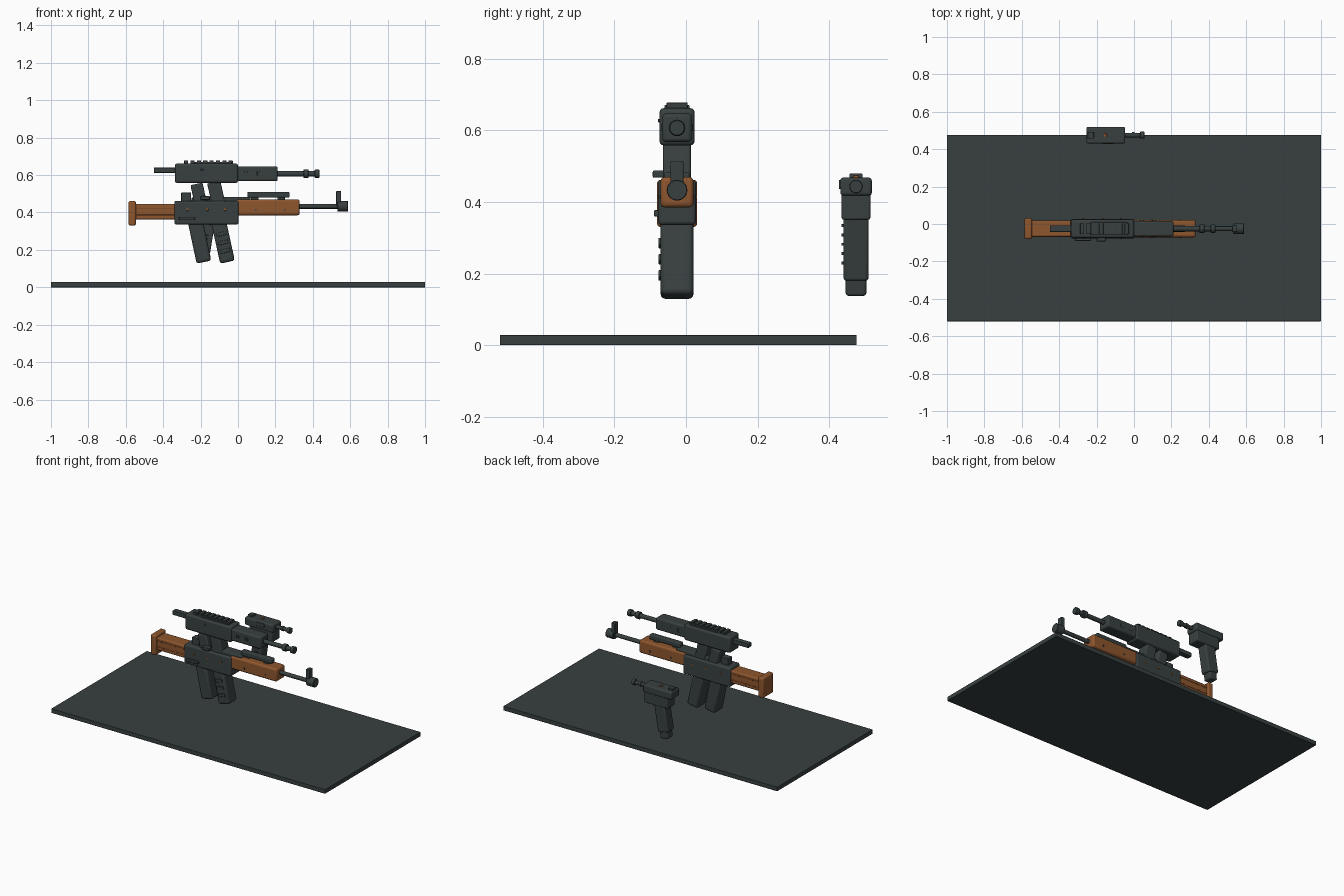
import bpy, math
from mathutils import Matrix, Vector

if "Cube" in bpy.data.objects:
    bpy.data.objects.remove(bpy.data.objects["Cube"])


def material(name, rgb):
    m = bpy.data.materials.new(name)
    m.diffuse_color = (*rgb, 1)
    m.use_nodes = True
    m.node_tree.nodes["Principled BSDF"].inputs["Base Color"].default_value = m.diffuse_color
    return m


METAL = material("dark_metal", (0.040, 0.051, 0.051))
WOOD = material("brown_wood", (0.27, 0.093, 0.027))
YC = -0.025     # centre line of the two long pieces
YP = 0.475      # centre line of the small piece


def finish(ob, name, mat, bevel=0.0, segments=3):
    ob.name = name
    ob.data.materials.append(mat)
    if bevel:
        b = ob.modifiers.new("edges", 'BEVEL')
        b.width, b.segments, b.limit_method = bevel, segments, 'ANGLE'
        bpy.ops.object.shade_smooth_by_angle(angle=math.radians(35))
    return ob


def box(name, xs, ys, zs, mat=METAL, bevel=0.004, tilt=0.0):
    """Box from ranges; tilt turns it about the y axis through its centre."""
    lo, hi = Vector((xs[0], ys[0], zs[0])), Vector((xs[1], ys[1], zs[1]))
    bpy.ops.mesh.primitive_cube_add(size=1)
    ob = bpy.context.object
    ob.data.transform(Matrix.Diagonal((*(hi - lo), 1)))
    ob.data.transform(Matrix.Rotation(tilt, 4, 'Y'))
    ob.location = (lo + hi) / 2
    return finish(ob, name, mat, bevel)


def mid(centre, half):
    return (centre - half, centre + half)


def rod(name, x0, x1, y, z, r, mat=METAL, bevel=0.002):
    """Cylinder along x."""
    bpy.ops.mesh.primitive_cylinder_add(vertices=24, radius=r, depth=x1 - x0)
    ob = bpy.context.object
    ob.data.transform(Matrix.Rotation(math.pi / 2, 4, 'Y'))
    ob.location = ((x0 + x1) / 2, y, z)
    finish(ob, name, mat, bevel, 1)
    bpy.ops.object.shade_smooth_by_angle(angle=math.radians(35))
    return ob


def slanted(name, top, bottom, width, half_y, y=YC, bevel=0.014):
    """Leaning box between two (x, z) end points."""
    dx, dz = top[0] - bottom[0], top[1] - bottom[1]
    length, cx, cz = math.hypot(dx, dz), (top[0] + bottom[0]) / 2, (top[1] + bottom[1]) / 2
    return box(name, mid(cx, width / 2), mid(y, half_y), mid(cz, length / 2),
               METAL, bevel, math.atan2(dx, dz))


# Base slab
box("base", (-1, 1), (-0.52, 0.477), (0, 0.028), METAL, 0.002)

# Lower long piece: wooden stock
box("butt_plate", (-0.585, -0.545), mid(YC, 0.056), (0.33, 0.462), WOOD, 0.010)
box("stock", (-0.55, -0.33), mid(YC, 0.043), (0.363, 0.446), WOOD, 0.008)
for i, z in enumerate((0.385, 0.425)):
    box(f"stock_trim_{i}", (-0.545, -0.34), mid(YC, 0.045), mid(z, 0.003), WOOD, 0.001)

# Lower long piece: receiver, cover and small details
box("receiver", (-0.34, 0.003), mid(YC, 0.053), (0.336, 0.462), METAL, 0.010)
box("receiver_cover", (-0.17, 0.066), mid(YC, 0.036), (0.452, 0.483), METAL, 0.006)
box("rear_block", (-0.305, -0.25), mid(YC, 0.022), (0.455, 0.506), METAL, 0.004)
box("side_handle", (-0.20, -0.15), (-0.093, -0.055), (0.468, 0.488))
box("side_lever", (-0.315, -0.23), (-0.090, -0.07), (0.359, 0.377))
for i, x in enumerate((-0.27, -0.165, -0.07)):
    for side in (-1, 1):
        box(f"receiver_stud_{i}_{side}", mid(x, 0.006), mid(YC + side * 0.053, 0.003),
            mid(0.415, 0.006), WOOD, 0.002)

# Lower long piece: handguard, tubes and front sight
box("handguard", (-0.01, 0.33), mid(YC, 0.046), (0.385, 0.470), WOOD, 0.012)
for i, x in enumerate((0.095, 0.25)):
    for side in (-1, 1):
        box(f"handguard_stud_{i}_{side}", mid(x, 0.005), mid(YC + side * 0.046, 0.003),
            mid(0.415, 0.005), METAL, 0.001)
box("upper_tube", (0.05, 0.275), mid(YC, 0.018), (0.479, 0.510), METAL, 0.006)
for i, x in enumerate((0.09, 0.23)):
    box(f"upper_tube_mount_{i}", mid(x, 0.02), mid(YC, 0.012), (0.46, 0.484))
rod("lower_barrel", 0.32, 0.56, YC, 0.433, 0.013)
rod("lower_muzzle", 0.533, 0.587, YC, 0.433, 0.029)
box("front_sight", (0.525, 0.552), mid(YC, 0.018), (0.435, 0.515))

# Lower long piece: handle and magazine with side ribs
LEAN = 0.055
slanted("lower_grip", (-0.232, 0.37), (-0.182, 0.135), 0.080, 0.046)
slanted("lower_magazine", (-0.108, 0.37), (-0.056, 0.135), 0.080, 0.046)
for i, z in enumerate((0.195, 0.24, 0.285)):
    x = -0.056 - 0.221 * (z - 0.135)
    box(f"magazine_rib_{i}", mid(x, 0.026), (-0.077, -0.066), mid(z, 0.010),
        METAL, 0.003, math.atan2(-0.052, 0.235))

# Upper long piece: body, front housing and rear rod
box("upper_body", (-0.337, 0.0), mid(YC, 0.049), (0.558, 0.662), METAL, 0.012)
box("upper_front", (-0.01, 0.212), mid(YC, 0.041), (0.568, 0.647), METAL, 0.010)
box("rear_rod", (-0.45, -0.33), mid(YC, 0.018), (0.612, 0.640))
for i, x in enumerate((0.035, 0.05, 0.10, 0.115)):
    for side in (-1, 1):
        box(f"vent_{i}_{side}", mid(x, 0.003), mid(YC + side * 0.041, 0.003),
            mid(0.608, 0.010), METAL, 0.001)
box("upper_side_button", (-0.20, -0.185), (-0.078, -0.07), (0.622, 0.632), METAL, 0.002)

# Upper long piece: top rail with teeth
box("top_rail", (-0.232, -0.035), mid(YC, 0.035), (0.655, 0.671), METAL, 0.003)
for i in range(8):
    x = -0.277 + i * 0.034
    box(f"rail_tooth_{i}", mid(x, 0.011), mid(YC, 0.029), (0.658, 0.678), METAL, 0.002)

# Upper long piece: barrel and rings
rod("upper_barrel", 0.20, 0.42, YC, 0.607, 0.014)
rod("barrel_ring", 0.350, 0.377, YC, 0.607, 0.023)
rod("upper_muzzle", 0.410, 0.435, YC, 0.607, 0.022)

# Upper long piece: handle and magazine that sink into the receiver
slanted("upper_grip", (-0.222, 0.553), (-0.195, 0.43), 0.066, 0.039, bevel=0.008)
slanted("upper_magazine", (-0.130, 0.563), (-0.100, 0.43), 0.072, 0.039, bevel=0.008)

# Small piece: slide, frame, grip and foot
box("small_slide", (-0.255, -0.047), mid(YP, 0.044), (0.418, 0.468), METAL, 0.008)
box("small_frame", (-0.225, -0.055), mid(YP, 0.040), (0.350, 0.425), METAL, 0.006)
slanted("small_grip", (-0.157, 0.37), (-0.187, 0.185), 0.075, 0.035, YP, 0.008)
slanted("small_foot", (-0.185, 0.20), (-0.192, 0.14), 0.055, 0.029, YP, 0.008)
for i in range(5):
    z = 0.23 + i * 0.026
    box(f"small_rib_{i}", mid(-0.18 + 0.16 * (z - 0.23), 0.015), (0.434, 0.442),
        mid(z, 0.004), METAL, 0.001)

# Small piece: barrel, sights and side catch
rod("small_barrel", -0.06, 0.04, YP, 0.443, 0.012)
rod("small_barrel_ring", -0.012, 0.004, YP, 0.443, 0.016)
rod("small_muzzle", 0.033, 0.055, YP, 0.443, 0.019)
box("small_rear_sight", (-0.248, -0.215), mid(YP, 0.018), (0.462, 0.480), METAL, 0.003)
box("small_top_bead", (-0.16, -0.145), mid(YP, 0.008), (0.462, 0.475), WOOD, 0.002)
box("small_catch", (-0.17, -0.11), (0.427, 0.436), (0.436, 0.462), METAL, 0.003)
